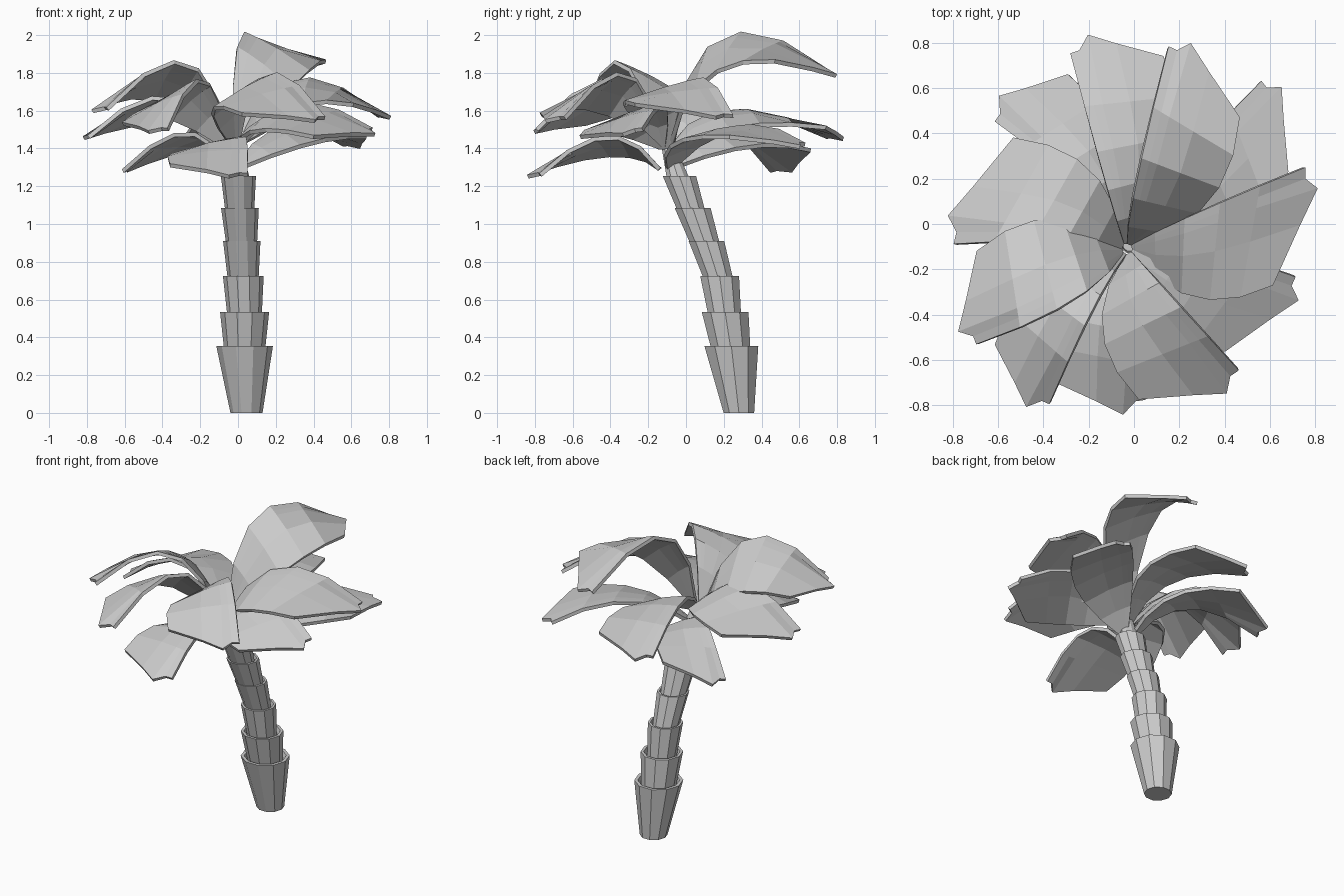
import bpy, bmesh, math
from mathutils import Vector

if "Cube" in bpy.data.objects:
    bpy.data.objects.remove(bpy.data.objects["Cube"])


def make_object(name, bm):
    bmesh.ops.recalc_face_normals(bm, faces=bm.faces[:])
    mesh = bpy.data.meshes.new(name)
    bm.to_mesh(mesh)
    bm.free()
    obj = bpy.data.objects.new(name, mesh)
    bpy.context.collection.objects.link(obj)
    return obj


# Trunk: stacked flaring cups along a leaning path
SIDES = 10


def trunk_cup(name, bottom, top):
    (x0, y0, z0, r0), (x1, y1, z1, r1) = bottom, top
    rings = [(x0, y0, z0, r0), (x1, y1, z1, r1), (x1, y1, z1, r1 * 0.86),
             (x1, y1, z1 - 0.04, r1 * 0.76)]
    bm = bmesh.new()
    loops = []
    for x, y, z, r in rings:
        loops.append([bm.verts.new((x + r * math.cos(2 * math.pi * k / SIDES),
                                    y + r * math.sin(2 * math.pi * k / SIDES), z))
                      for k in range(SIDES)])
    for a, b in zip(loops, loops[1:]):
        for k in range(SIDES):
            j = (k + 1) % SIDES
            bm.faces.new((a[k], a[j], b[j], b[k]))
    bm.faces.new(loops[0][::-1])
    bm.faces.new(loops[-1])
    return make_object(name, bm)


# x, y, z of each cup rim, rim radius, bottom radius
rims = [(0.035, 0.24, 0.355, 0.15, 0.085), (0.035, 0.207, 0.535, 0.13, 0.107),
        (0.028, 0.178, 0.725, 0.108, 0.09), (0.02, 0.108, 0.91, 0.099, 0.08),
        (0.01, 0.035, 1.085, 0.1, 0.08), (0.002, -0.035, 1.255, 0.093, 0.075),
        (-0.02, -0.09, 1.40, 0.04, 0.066)]
prev = (0.045, 0.28, 0.0)
for i, (x, y, z, r, rb) in enumerate(rims):
    trunk_cup(f"trunk_segment_{i + 1}", (*prev, rb), (x, y, z, r))
    prev = (x, y, z - 0.035)

# Leaves: each spans a high edge (root, crest, tip) and a low bulging edge (root, corner)
COLS = [0, 0.1, 0.2, 0.5, 1]
NOTCH = [0, 0.015, 0.085, 0.05, 0]
ROWS = 5


def through(a, b, c, t):
    return a * (2 * t - 1) * (t - 1) + b * 4 * t * (1 - t) + c * t * (2 * t - 1)


def leaf(name, tip, corner, crest):
    tip, corner, crest = Vector(tip), Vector(corner), Vector(crest)
    crown = Vector((-0.03, -0.11, 1.29 if crest.z < 1.53 else 1.4))
    out = (tip + corner) / 2 - crown
    out.z = 0
    out.normalize()
    side = Vector((out.y, -out.x, 0))
    root_l = crown + out * 0.03 - side * 0.015
    root_r = crown + out * 0.03 + side * 0.015
    d = corner - root_r
    belly = (root_r + corner) / 2 + Vector((d.y, -d.x, 0)).normalized() * 0.13
    belly.z += 0.35 * (crest.z - (crown.z + tip.z) / 2)
    bm = bmesh.new()
    grid = []
    for i in range(ROWS + 1):
        t = i / ROWS
        a = through(root_l, crest, tip, t)
        b = through(root_r, belly, corner, t)
        row = []
        for s, n in zip(COLS, NOTCH):
            p = a.lerp(b, s)
            p.z += 0.06 * s * (1 - s) * math.sin(math.pi * min(t, 0.8))
            if i == ROWS:
                p += out * n
                p.z -= n * 0.3
            row.append(bm.verts.new(p))
        grid.append(row)
    for a, b in zip(grid, grid[1:]):
        for k in range(len(COLS) - 1):
            bm.faces.new((a[k], a[k + 1], b[k + 1], b[k]))
    obj = make_object(name, bm)
    mod = obj.modifiers.new("thickness", "SOLIDIFY")
    mod.thickness = 0.022
    mod.offset = 0


# tip, corner, crest of each leaf, going clockwise from the tall one
leaves = [
    ((0.15, 0.78, 1.79), (0.465, 0.47, 1.86), (0.01, 0.20, 1.985)),
    ((0.56, 0.63, 1.42), (0.68, 0.23, 1.46), (0.24, 0.28, 1.51)),
    ((0.75, 0.25, 1.57), (0.61, -0.27, 1.63), (0.30, 0.06, 1.76)),
    ((0.71, -0.23, 1.50), (0.40, -0.56, 1.46), (0.30, -0.11, 1.63)),
    ((0.46, -0.64, 1.56), (0.02, -0.77, 1.58), (0.16, -0.31, 1.79)),
    ((0.05, -0.77, 1.26), (-0.36, -0.69, 1.31), (0.04, -0.42, 1.46)),
    ((-0.37, -0.79, 1.50), (-0.61, -0.53, 1.53), (-0.18, -0.38, 1.76)),
    ((-0.69, -0.53, 1.61), (-0.69, -0.12, 1.64), (-0.27, -0.34, 1.85)),
    ((-0.79, -0.09, 1.46), (-0.53, 0.38, 1.53), (-0.38, -0.08, 1.67)),
    ((-0.61, 0.45, 1.28), (-0.29, 0.66, 1.39), (-0.28, 0.18, 1.48)),
    ((-0.28, 0.75, 1.46), (0.13, 0.74, 1.51), (-0.14, 0.23, 1.60)),
]
for i, points in enumerate(leaves):
    leaf(f"palm_leaf_{i + 1}", *points)
